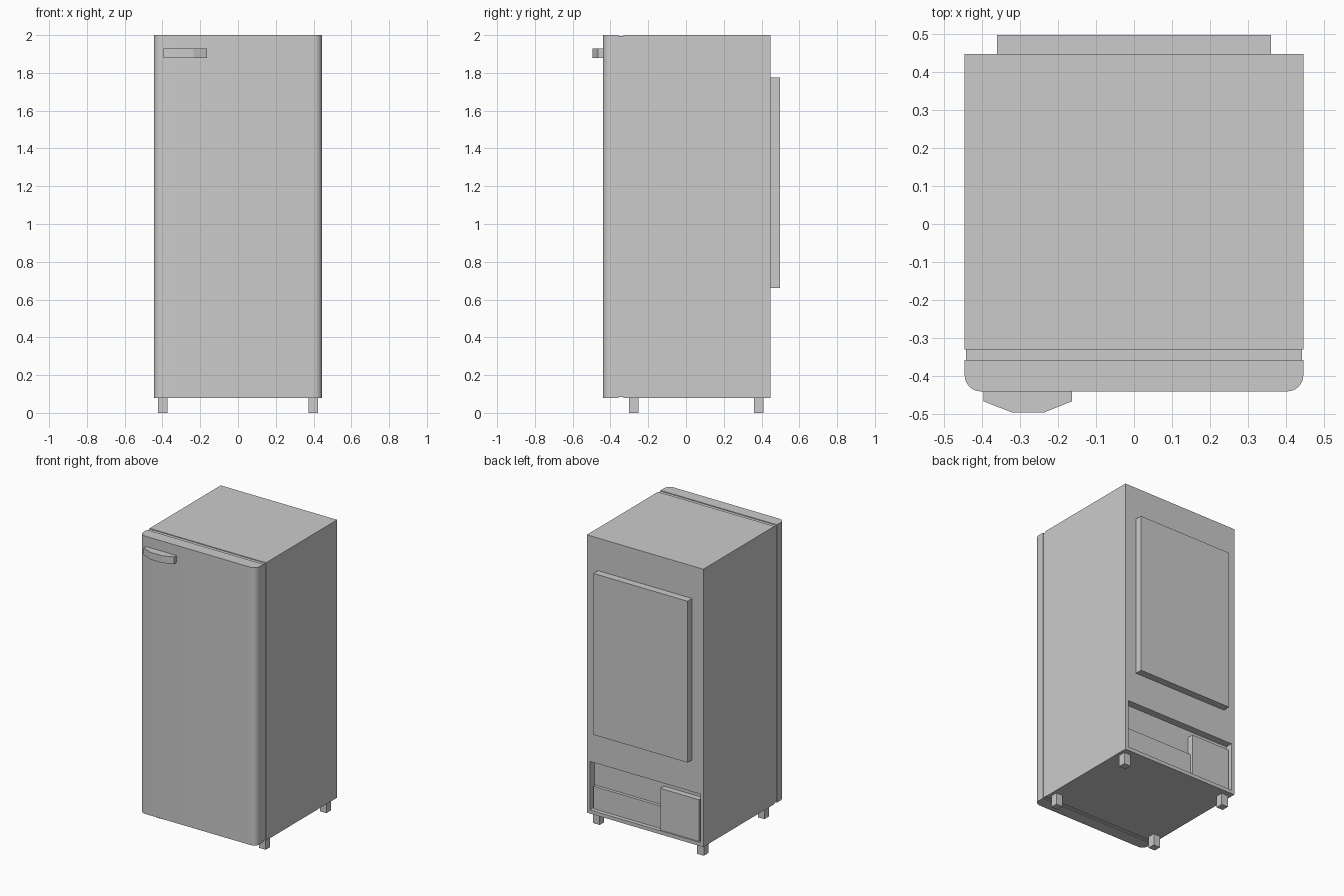
import bpy, bmesh, math

if "Cube" in bpy.data.objects:
    bpy.data.objects.remove(bpy.data.objects["Cube"])


def prism(name, pts, z0, z1):
    """Extrude an XY outline from z0 to z1."""
    bm = bmesh.new()
    face = bm.faces.new([bm.verts.new((x, y, z0)) for x, y in pts])
    ext = bmesh.ops.extrude_face_region(bm, geom=[face])
    for v in ext["geom"]:
        if isinstance(v, bmesh.types.BMVert):
            v.co.z = z1
    bmesh.ops.recalc_face_normals(bm, faces=bm.faces)
    mesh = bpy.data.meshes.new(name)
    bm.to_mesh(mesh)
    bm.free()
    obj = bpy.data.objects.new(name, mesh)
    bpy.context.collection.objects.link(obj)
    return obj


def box(name, x0, x1, y0, y1, z0, z1):
    return prism(name, [(x0, y0), (x1, y0), (x1, y1), (x0, y1)], z0, z1)


def activate(obj):
    bpy.ops.object.select_all(action='DESELECT')
    obj.select_set(True)
    bpy.context.view_layer.objects.active = obj


W, BACK = 0.445, 0.447
BOTTOM, TOP = 0.08, 2.0

# Cabinet with the compressor recess cut into its back
cabinet = box("cabinet", -W, W, -0.33, BACK, BOTTOM, TOP)
cutter = box("recess_cutter", -0.422, 0.422, BACK - 0.05, BACK + 0.1, 0.105, 0.44)
cutter.hide_render = True
cut = cabinet.modifiers.new("recess", 'BOOLEAN')
cut.operation = 'DIFFERENCE'
cut.solver = 'EXACT'
cut.object = cutter
activate(cabinet)
bpy.ops.object.modifier_apply(modifier=cut.name)
bpy.data.objects.remove(cutter)

# Door seal, slightly inset
box("door_seal", -W + 0.004, W - 0.004, -0.357, -0.33, BOTTOM + 0.005, TOP - 0.005)

# Door with rounded front corners
R, FRONT, N = 0.042, -0.44, 6
arc = [(W - R + R * math.cos(a), FRONT + R - R * math.sin(a))
       for a in (math.pi / 2 * i / N for i in range(N + 1))]
outline = [(W, -0.357)] + arc + [(-x, y) for x, y in reversed(arc)] + [(-W, -0.357)]
door = prism("door", outline, BOTTOM, TOP)
activate(door)
bpy.ops.object.shade_smooth_by_angle(angle=math.radians(30))

# Faceted handle
prism("door_handle", [(-0.395, FRONT), (-0.395, -0.466), (-0.322, -0.495),
                      (-0.235, -0.495), (-0.163, -0.466), (-0.163, FRONT)], 1.88, 1.93)

# Rear condenser panel and the parts in the recess
box("condenser_panel", -0.36, 0.36, BACK, 0.497, 0.66, 1.775)
box("compressor_box", -0.407, -0.11, BACK - 0.05, BACK - 0.009, 0.105, 0.393)
box("drip_tray", -0.11, 0.415, BACK - 0.05, BACK - 0.028, 0.105, 0.26)

# Four feet
for side, x in (("left", -0.398), ("right", 0.398)):
    for end, y in (("front", -0.277), ("back", 0.385)):
        box(f"{end}_{side}_foot", x - 0.025, x + 0.025, y - 0.025, y + 0.025, 0, BOTTOM)
